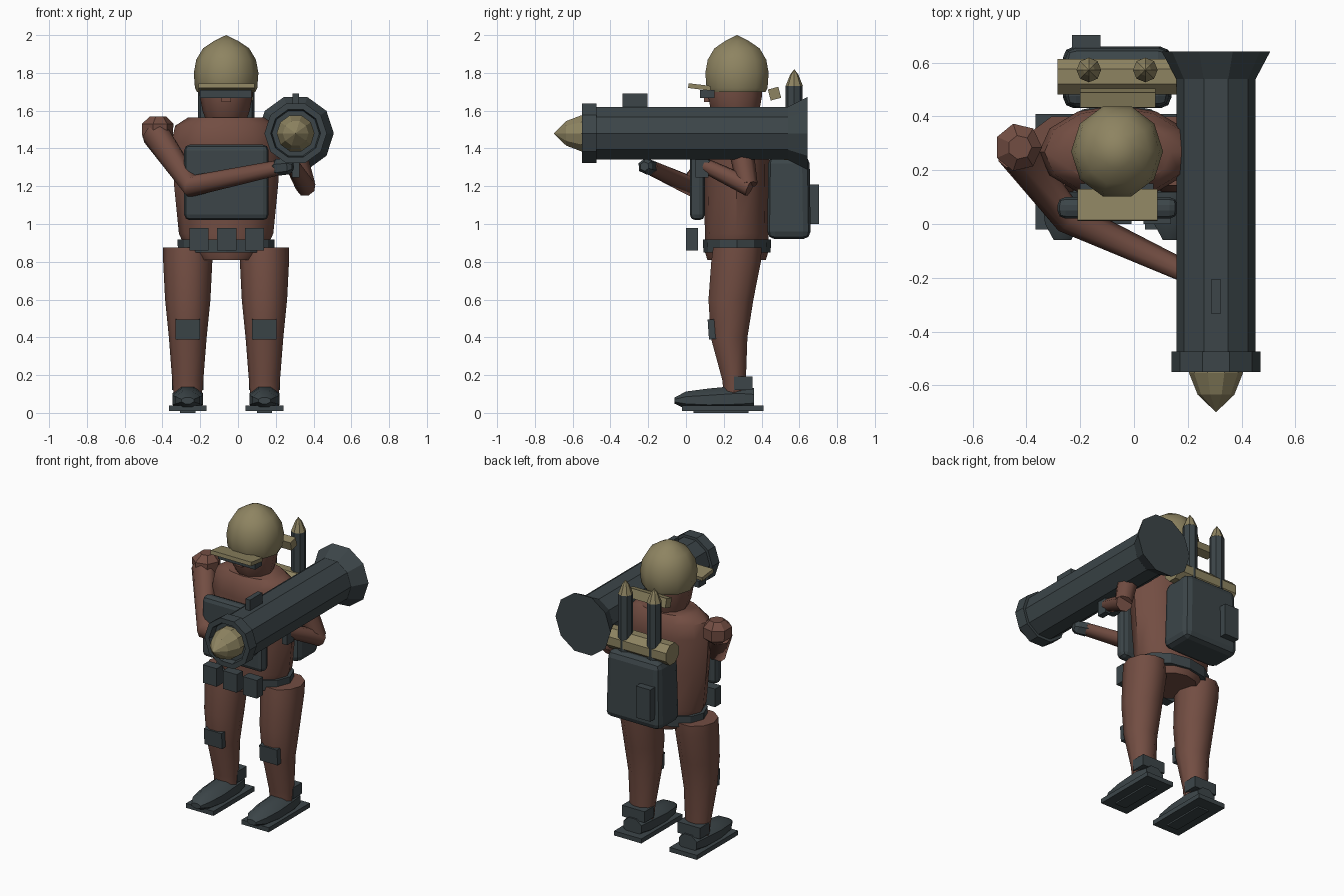
import bpy, bmesh, math
from mathutils import Vector, Matrix

if "Cube" in bpy.data.objects:
    bpy.data.objects.remove(bpy.data.objects["Cube"])

CX = -0.063  # body centre line


def material(name, rgb):
    m = bpy.data.materials.new(name)
    m.diffuse_color = (*rgb, 1)
    m.use_nodes = True
    m.node_tree.nodes["Principled BSDF"].inputs["Base Color"].default_value = m.diffuse_color
    return m


BROWN = material("brown", (0.17, 0.075, 0.055))
DARK = material("dark_grey", (0.045, 0.06, 0.066))
TAN = material("tan", (0.27, 0.23, 0.12))


def finish(name, bm, mat, smooth=None):
    bmesh.ops.remove_doubles(bm, verts=bm.verts, dist=1e-5)
    bmesh.ops.recalc_face_normals(bm, faces=bm.faces)
    me = bpy.data.meshes.new(name)
    bm.to_mesh(me)
    bm.free()
    me.materials.append(mat)
    if smooth:
        for p in me.polygons:
            p.use_smooth = True
        me.set_sharp_from_angle(angle=math.radians(smooth))
    ob = bpy.data.objects.new(name, me)
    bpy.context.collection.objects.link(ob)
    return ob


def skin(name, rings, mat, smooth=None):
    """Bridge closed rings of points and cap both ends."""
    bm = bmesh.new()
    vs = [[bm.verts.new(p) for p in r] for r in rings]
    n = len(vs[0])
    for a, b in zip(vs, vs[1:]):
        for i in range(n):
            j = (i + 1) % n
            bm.faces.new((a[i], a[j], b[j], b[i]))
    bm.faces.new(vs[0])
    bm.faces.new(vs[-1])
    return finish(name, bm, mat, smooth)


def loft(name, axis, n, rings, mat, smooth=None, phase=0):
    """Rings are (position along axis, centre u, centre v, radius u, radius v)."""
    pts = []
    for t, cu, cv, ru, rv in rings:
        row = []
        for i in range(n):
            a = 2 * math.pi * (i + phase) / n
            u, v = cu + ru * math.cos(a), cv + rv * math.sin(a)
            row.append({"x": (t, u, v), "y": (u, t, v), "z": (u, v, t)}[axis])
        pts.append(row)
    return skin(name, pts, mat, smooth)


def limb(name, path, n, mat, smooth=None):
    """Bent tube; path holds (point, radius)."""
    pts = [Vector(p) for p, r in path]
    rows = []
    for i, (p, r) in enumerate(path):
        d = Vector((0, 0, 0))
        if i:
            d += (pts[i] - pts[i - 1]).normalized()
        if i < len(pts) - 1:
            d += (pts[i + 1] - pts[i]).normalized()
        side = d.cross(Vector((0.1, 1, 0.1))).normalized()
        up = side.cross(d).normalized()
        rows.append([pts[i] + r * (math.cos(a) * side + math.sin(a) * up)
                     for a in (2 * math.pi * k / n for k in range(n))])
    return skin(name, rows, mat, smooth)


def box(name, x, y, z, mat, bevel=0, tilt=0, taper=1):
    """Box from ranges; tilt about x, taper scales the top."""
    c = Vector(((x[0] + x[1]) / 2, (y[0] + y[1]) / 2, (z[0] + z[1]) / 2))
    bm = bmesh.new()
    bmesh.ops.create_cube(bm, size=1)
    for v in bm.verts:
        k = taper if v.co.z > 0 else 1
        v.co = Vector((v.co.x * (x[1] - x[0]) * k, v.co.y * (y[1] - y[0]) * k, v.co.z * (z[1] - z[0])))
    bmesh.ops.transform(bm, matrix=Matrix.Translation(c) @ Matrix.Rotation(math.radians(tilt), 4, "X"), verts=bm.verts)
    ob = finish(name, bm, mat)
    if bevel:
        m = ob.modifiers.new("bevel", "BEVEL")
        m.width, m.segments = bevel, 2
    return ob


# torso and belt
loft("torso", "z", 12, [(z, CX, 0.268, rx, ry) for z, rx, ry in [
    (0.81, 0.16, 0.155), (0.86, 0.21, 0.17), (0.95, 0.25, 0.168), (1.2, 0.275, 0.172),
    (1.43, 0.29, 0.174), (1.52, 0.27, 0.165), (1.565, 0.2, 0.13)]], BROWN, 40)
loft("belt", "z", 12, [(0.85, CX, 0.27, 0.255, 0.178), (0.918, CX, 0.27, 0.257, 0.18)], DARK)
for i in range(3):
    x = -0.258 + 0.147 * i
    box("belt_pouch", (x, x + 0.102), (0.0, 0.064), (0.86, 0.98), DARK)
box("chest_plate", (-0.285, 0.162), (0.02, 0.1), (1.02, 1.42), DARK, 0.03)

# head, goggles and helmet
loft("head", "z", 10, [(1.53, CX, 0.27, 0.1, 0.1), (1.6, CX, 0.26, 0.125, 0.135),
                       (1.68, CX, 0.26, 0.14, 0.15), (1.76, CX, 0.26, 0.14, 0.15)], BROWN, 40)
box("goggles", (-0.2, 0.072), (0.075, 0.15), (1.668, 1.71), DARK)
box("goggle_bridge", (-0.088, -0.038), (0.095, 0.14), (1.645, 1.67), BROWN)
loft("helmet", "z", 10, [(z, CX, 0.27, r, r * 1.03) for z, r in [
    (1.7, 0.155), (1.72, 0.165), (1.8, 0.171), (1.87, 0.158), (1.93, 0.122), (1.97, 0.062), (2.0, 0)]], TAN, 40)
box("helmet_brim", (-0.21, 0.088), (0.012, 0.13), (1.713, 1.738), TAN, tilt=-7)
box("helmet_neck_guard", (-0.2, 0.08), (0.44, 0.497), (1.66, 1.72), TAN, tilt=15)

# legs, knee pads and shoes, one per side
for s in (-1, 1):
    x = CX + s * 0.203
    loft("leg", "z", 10, [(z, x, y, rx, ry) for z, y, rx, ry in [
        (0.1, 0.255, 0.075, 0.06), (0.17, 0.255, 0.082, 0.065), (0.4, 0.228, 0.1, 0.102),
        (0.6, 0.238, 0.12, 0.125), (0.8, 0.265, 0.13, 0.138), (0.875, 0.272, 0.13, 0.135)]], BROWN, 40)
    box("knee_pad", (x - 0.065, x + 0.065), (0.118, 0.155), (0.39, 0.495), DARK, tilt=4)
    loft("shoe", "y", 8, [(-0.06, x, 0.065, 0.035, 0.018), (0.0, x, 0.067, 0.07, 0.05), (0.12, x, 0.068, 0.087, 0.066),
                          (0.28, x, 0.075, 0.087, 0.075), (0.36, x, 0.075, 0.07, 0.06)], DARK, 40, 0.5)
    box("sole", (x - 0.1, x + 0.1), (-0.02, 0.41), (0.01, 0.04), DARK)
    box("sole_tread", (x - 0.04, x + 0.04), (0.04, 0.33), (0.0, 0.02), DARK)
    box("ankle_cuff", (x - 0.083, x + 0.083), (0.255, 0.352), (0.12, 0.193), DARK)

# arms: one reaches across to the front of the tube, the other holds the grip
loft("shoulder", "z", 7, [(1.42, -0.42, 0.28, 0.04, 0.04), (1.46, -0.43, 0.285, 0.085, 0.09),
                          (1.53, -0.43, 0.285, 0.088, 0.09), (1.57, -0.425, 0.285, 0.045, 0.045)], BROWN)
limb("reaching_arm", [((-0.44, 0.27, 1.48), 0.075), ((-0.245, 0.025, 1.2), 0.062),
                      ((0.22, -0.19, 1.3), 0.04)], 8, BROWN, 50)
limb("reaching_hand", [((0.19, -0.18, 1.293), 0.03), ((0.21, -0.19, 1.3), 0.045),
                       ((0.27, -0.215, 1.305), 0.042), ((0.29, -0.22, 1.305), 0.025)], 6, DARK)
limb("grip_upper_arm", [((0.27, 0.28, 1.46), 0.07), ((0.355, 0.325, 1.205), 0.055)], 8, BROWN, 50)
limb("grip_forearm", [((0.36, 0.34, 1.195), 0.053), ((0.29, 0.1, 1.31), 0.04)], 8, BROWN, 50)
box("grip_hand", (0.21, 0.325), (0.06, 0.13), (1.27, 1.34), DARK, 0.012)

# launcher tube with muzzle ring, rear bell, warhead, sight and grip
LX, LZ = 0.305, 1.48


def launcher(name, prof, mat):
    loft(name, "y", 10, [(y, LX, LZ, r, r) for y, r in prof], mat)


launcher("launcher_tube", [(-0.5, 0.147), (0.56, 0.147)], DARK)
launcher("muzzle_ring", [(-0.51, 0.125), (-0.55, 0.132), (-0.55, 0.165), (-0.475, 0.165), (-0.475, 0.14)], DARK)
launcher("rear_bell", [(0.53, 0.14), (0.54, 0.148), (0.642, 0.202)], DARK)
launcher("warhead", [(-0.5, 0.1), (-0.555, 0.1), (-0.635, 0.068), (-0.7, 0)], TAN)
box("sight", (0.288, 0.322), (-0.335, -0.205), (1.6, 1.69), DARK)
box("trigger_grip", (0.286, 0.325), (0.05, 0.12), (1.245, 1.36), DARK)

# backpack with pocket, bedroll and two spare rockets
box("backpack", (-0.265, 0.14), (0.43, 0.66), (0.92, 1.36), DARK, 0.04, taper=0.95)
box("backpack_pocket", (-0.23, -0.125), (0.64, 0.703), (1.0, 1.21), DARK)
loft("bedroll", "x", 8, [(-0.285, 0.548, 1.405, 0.072, 0.072), (0.16, 0.548, 1.405, 0.072, 0.072)], TAN, None, 0.5)
for s in (-1, 1):
    x = CX + s * 0.105
    loft("spare_rocket_body", "z", 8, [(1.3, x, 0.573, 0.045, 0.045), (1.73, x, 0.573, 0.045, 0.045)], DARK)
    loft("spare_rocket_tip", "z", 8, [(1.73, x, 0.573, 0.046, 0.046), (1.79, x, 0.573, 0.022, 0.022),
                                      (1.82, x, 0.573, 0, 0)], TAN)
